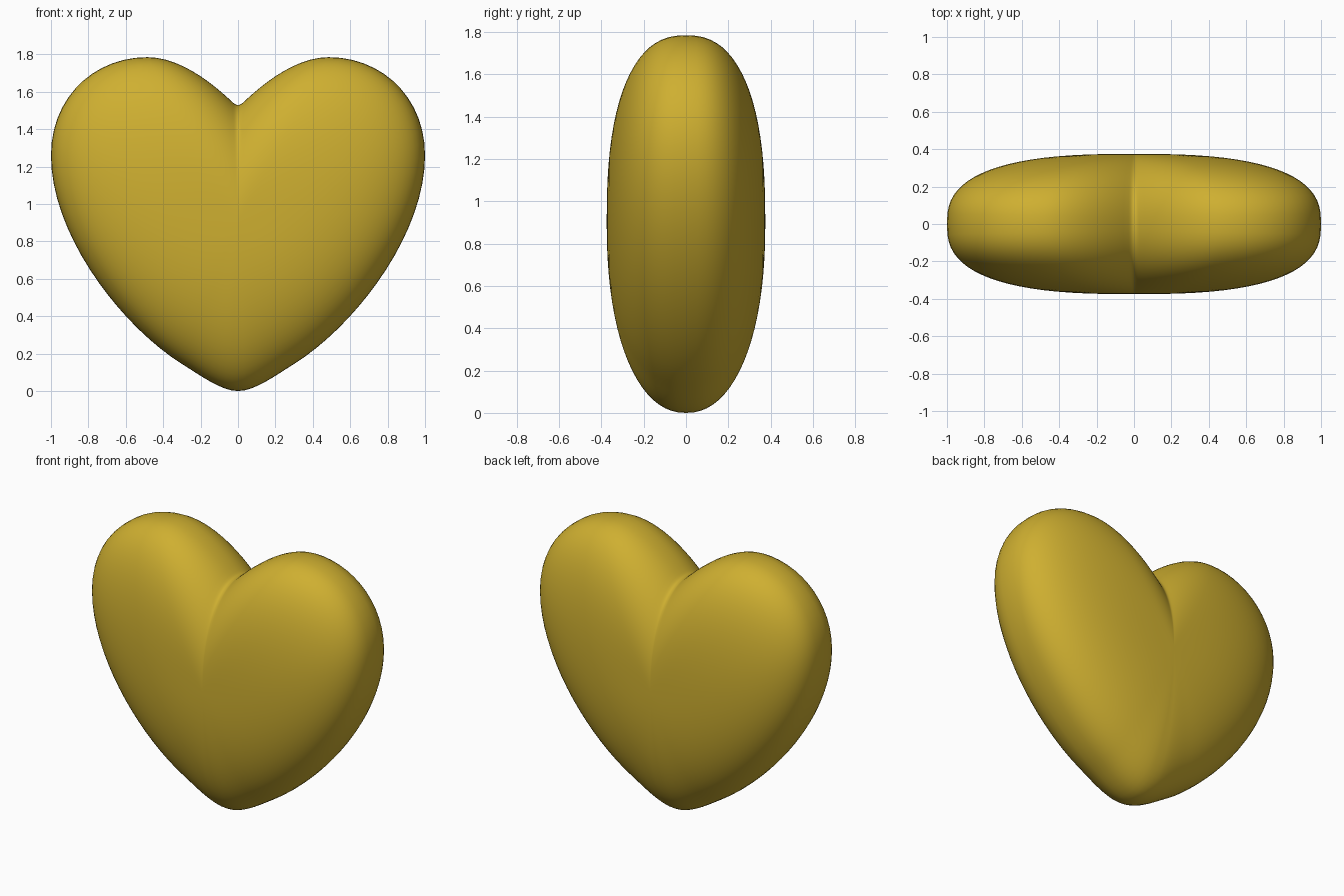
import bpy, bmesh, math
from mathutils import Vector
from mathutils.geometry import interpolate_bezier

cube = bpy.data.objects.get("Cube")
if cube:
    bpy.data.objects.remove(cube, do_unlink=True)

THICK = 0.375   # half thickness
MID_Z = 0.9     # height of the thickest point
RINGS = 40      # rings from back pole to front pole

# Gold material
gold = bpy.data.materials.new("gold")
gold.use_nodes = True
color = (0.62, 0.43, 0.03, 1)
gold.diffuse_color = color
gold.node_tree.nodes["Principled BSDF"].inputs["Base Color"].default_value = color

# Half outline as bezier spans (x, z): tip, flank, lobe, notch
spans = [
    ((0, 0), (0.09, 0), (0.2, 0.083), (0.3, 0.145), 9),
    ((0.3, 0.145), (0.62, 0.345), (1, 0.83), (1, 1.26), 18),
    ((1, 1.26), (1, 1.57), (0.77, 1.785), (0.485, 1.785), 14),
    ((0.485, 1.785), (0.3, 1.785), (0.12, 1.63), (0.03, 1.545), 12),
    ((0.03, 1.545), (0.015, 1.532), (0.01, 1.53), (0, 1.53), 5),
]
half = []
for *pts, count in spans:
    half += interpolate_bezier(*[Vector(p) for p in pts], count)[:-1]
half.append(Vector((0, 1.53)))
outline = half + [Vector((-p.x, p.y)) for p in reversed(half[1:-1])]

# Puffed body: outline shrinks to a pole on each side along a superellipse
bm = bmesh.new()
rings = []
for i in range(1, RINGS):
    phi = math.pi * (i / RINGS - 0.5)
    ring = []
    for p in outline:
        d = p - Vector((0, MID_Z))
        power = 2 / (2.2 + 0.5 * abs(d.x) / d.length)
        r = math.cos(phi) ** power
        y = math.copysign(abs(math.sin(phi)) ** power, phi) * THICK
        ring.append(bm.verts.new((d.x * r, y, MID_Z + d.y * r)))
    rings.append(ring)
n = len(outline)
for a, b in zip(rings, rings[1:]):
    for j in range(n):
        k = (j + 1) % n
        bm.faces.new((a[j], a[k], b[k], b[j]))
for ring, y in ((rings[0], -THICK), (rings[-1], THICK)):
    pole = bm.verts.new((0, y, MID_Z))
    for j in range(n):
        bm.faces.new((ring[j], ring[(j + 1) % n], pole))
bmesh.ops.recalc_face_normals(bm, faces=bm.faces)
for f in bm.faces:
    f.smooth = True

mesh = bpy.data.meshes.new("heart")
bm.to_mesh(mesh)
bm.free()
mesh.materials.append(gold)
heart = bpy.data.objects.new("heart", mesh)
bpy.context.collection.objects.link(heart)
